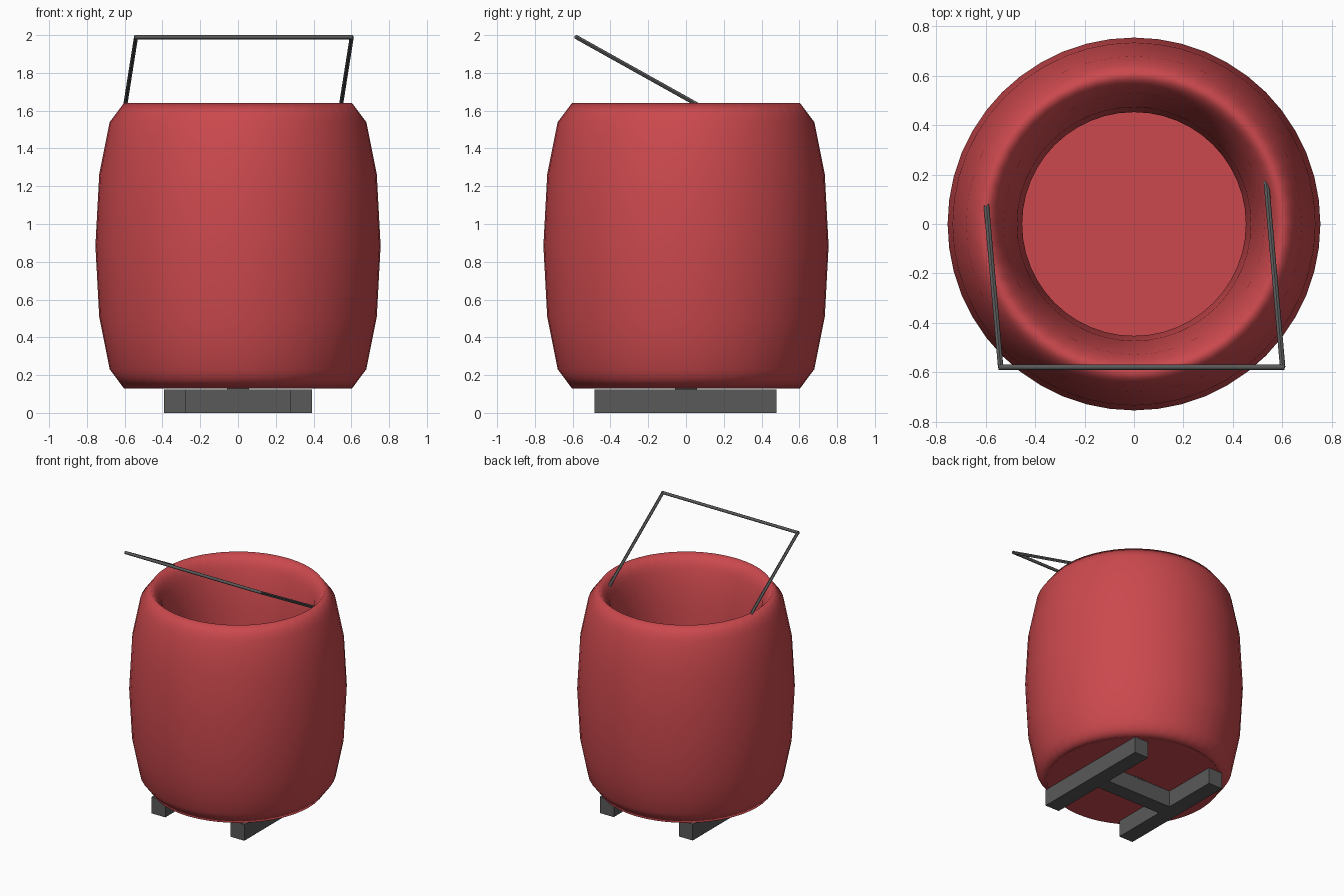
import bpy
from mathutils import Vector

if "Cube" in bpy.data.objects:
    bpy.data.objects.remove(bpy.data.objects["Cube"], do_unlink=True)


def material(name, colour):
    m = bpy.data.materials.new(name)
    m.use_nodes = True
    m.diffuse_color = (*colour, 1)
    m.node_tree.nodes["Principled BSDF"].inputs["Base Color"].default_value = (*colour, 1)
    return m


RED = material("red", (0.60, 0.066, 0.075))
GREY = material("dark_grey", (0.10, 0.10, 0.10))


def finish(name, mat):
    ob = bpy.context.object
    ob.name = name
    ob.data.materials.append(mat)
    return ob


def box(name, low, high, mat):
    low, high = Vector(low), Vector(high)
    bpy.ops.mesh.primitive_cube_add(size=1, location=(low + high) / 2)
    ob = finish(name, mat)
    ob.scale = high - low
    return ob


def rod(name, start, end, radius, mat):
    start, end = Vector(start), Vector(end)
    axis = end - start
    bpy.ops.mesh.primitive_cylinder_add(vertices=12, radius=radius, depth=axis.length,
                                        location=(start + end) / 2)
    ob = finish(name, mat)
    ob.rotation_euler = axis.to_track_quat("Z", "Y").to_euler()
    bpy.ops.object.shade_smooth_by_angle()
    return ob


# Barrel wall: a ring stretched upward
bpy.ops.mesh.primitive_torus_add(major_segments=48, minor_segments=12,
                                 major_radius=0.604, minor_radius=0.151,
                                 location=(0, 0, 0.885))
wall = finish("barrel_wall", RED)
wall.scale.z = 5
bpy.ops.object.shade_smooth()

# Floor disc closing the bottom
bpy.ops.mesh.primitive_cylinder_add(vertices=48, radius=0.604, depth=0.03,
                                    location=(0, 0, 0.143))
finish("barrel_floor", RED)

# Foot: two runners, a crossbar and a small centre pad
for side, s in (("left", 1), ("right", -1)):
    inner, outer = sorted((s * 0.275, s * 0.393))
    box(side + "_runner", (inner, -0.485, 0), (outer, 0.48, 0.124), GREY)
box("crossbar", (-0.275, -0.06, 0), (0.275, 0.055, 0.124), GREY)
box("centre_pad", (-0.057, -0.057, 0.12), (0.057, 0.057, 0.13), GREY)

# Tilted handle
top_right = (-0.54, -0.58, 1.989)
top_left = (0.602, -0.58, 1.989)
rod("handle_right_arm", top_right, (-0.607, 0.18, 1.565), 0.011, GREY)
rod("handle_left_arm", top_left, (0.535, 0.18, 1.565), 0.011, GREY)
rod("handle_grip", (-0.548, -0.58, 1.989), (0.61, -0.58, 1.989), 0.011, GREY)
